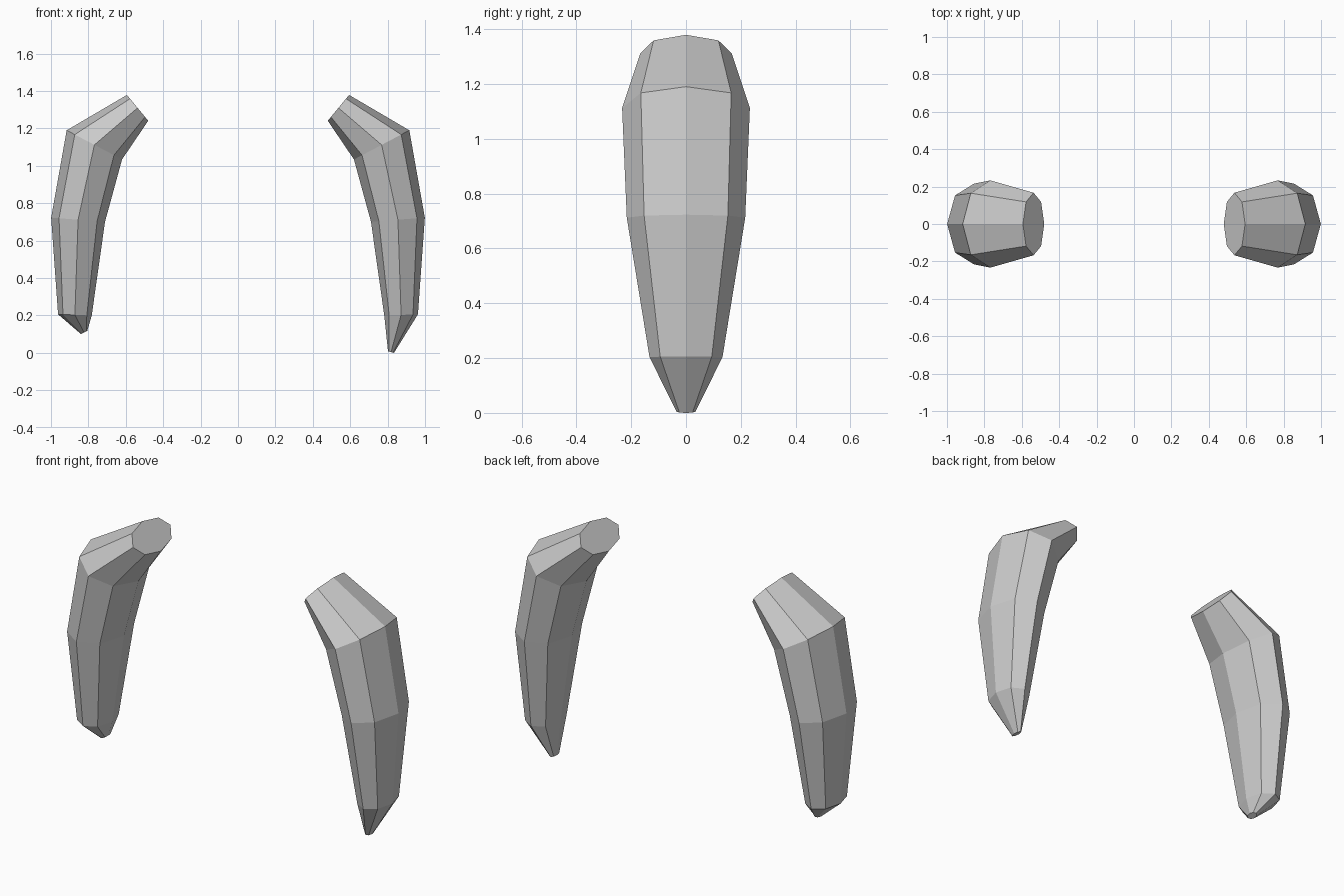
import bpy, bmesh
from math import sin, cos, pi

if "Cube" in bpy.data.objects:
    bpy.data.objects.remove(bpy.data.objects["Cube"])

SIDES = 8
# each ring: centre x, centre z, in-plane half axis (dx, dz), half depth in y
RINGS = [
    (0.537, 1.31, 0.057, 0.069, 0.167),   # flat top end
    (0.768, 1.112, 0.148, 0.078, 0.233),  # bend
    (0.855, 0.712, 0.144, 0.011, 0.216),  # middle
    (0.872, 0.203, 0.090, 0.003, 0.133),  # lower
]


def build_tusk(name, side, tip):
    bm = bmesh.new()
    loops = []
    for cx, cz, dx, dz, ry in RINGS + [tip]:
        loops.append([
            bm.verts.new((side * (cx + dx * cos(a)), ry * sin(a), cz + dz * cos(a)))
            for a in (2 * pi * i / SIDES for i in range(SIDES))])
    # walls between neighbouring rings
    for upper, lower in zip(loops, loops[1:]):
        for i in range(SIDES):
            j = (i + 1) % SIDES
            bm.faces.new((upper[i], upper[j], lower[j], lower[i]))
    # end caps
    bm.faces.new(loops[0])
    bm.faces.new(loops[-1])
    bmesh.ops.recalc_face_normals(bm, faces=bm.faces)
    mesh = bpy.data.meshes.new(name)
    bm.to_mesh(mesh)
    bm.free()
    obj = bpy.data.objects.new(name, mesh)
    bpy.context.collection.objects.link(obj)
    return obj


# right tusk has a long point, left tusk a blunt shorter one
build_tusk("right_tusk", 1, (0.818, 0.004, 0.016, -0.004, 0.034))
build_tusk("left_tusk", -1, (0.823, 0.109, 0.017, -0.008, 0.034))
